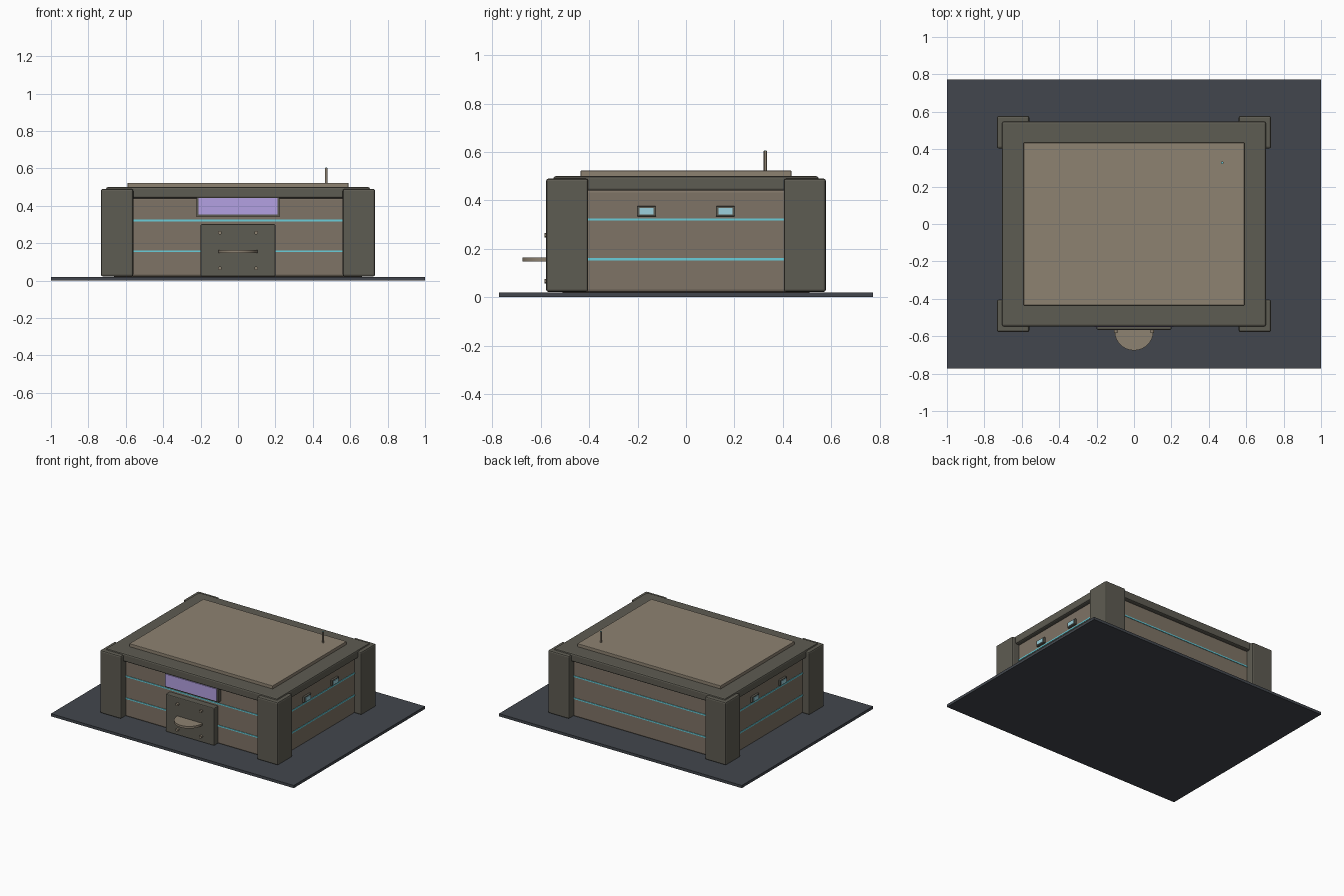
import bpy
from math import pi

if "Cube" in bpy.data.objects:
    bpy.data.objects.remove(bpy.data.objects["Cube"])


def paint(name, r, g, b):
    m = bpy.data.materials.new(name)
    m.diffuse_color = tuple((c / 255) ** 2.2 for c in (r, g, b)) + (1,)
    m.use_nodes = True
    m.node_tree.nodes["Principled BSDF"].inputs["Base Color"].default_value = m.diffuse_color
    return m


SLATE = paint("slate", 68, 72, 78)
TRIM = paint("trim", 94, 92, 83)
WALL = paint("wall", 126, 115, 102)
TAN = paint("tan", 140, 129, 113)
CYAN = paint("cyan", 105, 205, 218)
GLASS = paint("glass", 155, 208, 220)
PURPLE = paint("purple", 178, 160, 225)


def finish(name, mat, bevel):
    o = bpy.context.object
    o.name = name
    o.data.materials.append(mat)
    if bevel:
        mod = o.modifiers.new("Bevel", "BEVEL")
        mod.width = bevel
        mod.segments = 2
    return o


def box(name, x, y, z, mat, bevel=0):
    """Box from (min, max) ranges along each axis."""
    bpy.ops.mesh.primitive_cube_add(size=1, location=[sum(r) / 2 for r in (x, y, z)])
    bpy.context.object.scale = [r[1] - r[0] for r in (x, y, z)]
    bpy.ops.object.transform_apply(location=False, rotation=False, scale=True)
    return finish(name, mat, bevel)


def cylinder(name, radius, depth, loc, mat, rot=(0, 0, 0), sides=16):
    bpy.ops.mesh.primitive_cylinder_add(vertices=sides, radius=radius, depth=depth,
                                        location=loc, rotation=rot)
    bpy.ops.object.shade_smooth_by_angle()
    return finish(name, mat, 0)


# Base plate, body and two-step roof
box("base_plate", (-1, 1), (-0.772, 0.772), (0, 0.02), SLATE)
box("body", (-0.675, 0.675), (-0.52, 0.52), (0.02, 0.445), WALL, 0.012)
box("roof_slab", (-0.705, 0.705), (-0.548, 0.548), (0.44, 0.5), TRIM, 0.01)
box("roof_panel", (-0.59, 0.59), (-0.435, 0.435), (0.495, 0.523), TAN, 0.003)

# Corner posts
for sx in (-1, 1):
    for sy in (-1, 1):
        box("corner_post", sorted((sx * 0.56, sx * 0.733)),
            sorted((sy * 0.404, sy * 0.578)), (0.022, 0.49), TRIM, 0.01)

# Glowing strips around the body
for z in (0.157, 0.321):
    for s in (-1, 1):
        box("long_strip", (-0.6, 0.6), sorted((s * 0.51, s * 0.524)),
            (z - 0.005, z + 0.005), CYAN)
        box("side_strip", sorted((s * 0.665, s * 0.679)), (-0.45, 0.45),
            (z - 0.005, z + 0.005), CYAN)

# Two small windows on each side
for sx in (-1, 1):
    for y in (-0.163, 0.163):
        box("window_frame", sorted((sx * 0.66, sx * 0.69)), (y - 0.04, y + 0.04),
            (0.334, 0.376), TRIM, 0.003)
        box("window_glass", sorted((sx * 0.67, sx * 0.694)), (y - 0.029, y + 0.029),
            (0.341, 0.369), GLASS)

# Front panel with bolts and half-round shelf
box("front_panel", (-0.2, 0.2), (-0.566, -0.51), (0.022, 0.302), TRIM, 0.006)
for x in (-0.097, 0.097):
    for z in (0.066, 0.256):
        cylinder("bolt", 0.01, 0.03, (x, -0.569, z), TAN, (pi / 2, 0, 0), 12)
cylinder("shelf", 0.104, 0.016, (0, -0.572, 0.156), TAN, sides=32)

# Lit sign board above the panel
box("sign_frame", (-0.222, 0.222), (-0.546, -0.51), (0.342, 0.445), TRIM, 0.004)
box("sign_face", (-0.211, 0.211), (-0.552, -0.52), (0.352, 0.442), PURPLE)

# Roof antenna
cylinder("antenna", 0.007, 0.09, (0.472, 0.328, 0.558), TAN, sides=12)
cylinder("antenna_tip", 0.005, 0.005, (0.472, 0.328, 0.603), CYAN, sides=12)
